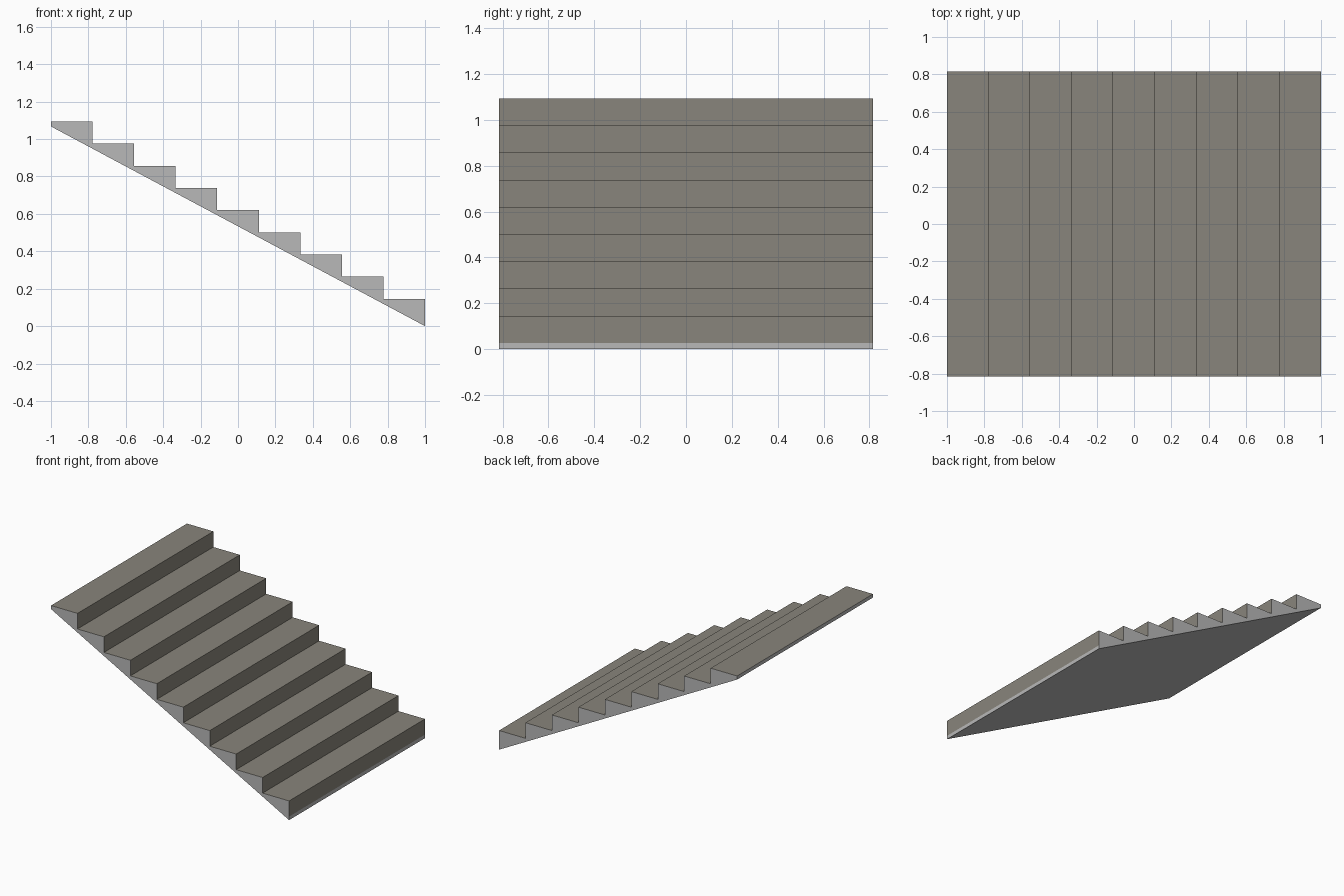
import bpy, bmesh

if "Cube" in bpy.data.objects:
    bpy.data.objects.remove(bpy.data.objects["Cube"])

STEPS, HALF_W = 9, 0.815
RUN, RISE, LIP = 2 / 9, 0.1186, 0.027


def material(name, rgb):
    m = bpy.data.materials.new(name)
    m.diffuse_color = (*rgb, 1)
    m.use_nodes = True
    m.node_tree.nodes["Principled BSDF"].inputs["Base Color"].default_value = m.diffuse_color
    return m


tread_mat = material("warm grey stone", (0.25, 0.235, 0.2))
side_mat = material("light grey concrete", (0.48, 0.48, 0.48))

# Stair profile: sloped underside, then the steps climbing towards -x
profile = [(-1, STEPS * RISE), (1, 0), (1, LIP)]
for i in range(STEPS):
    x = 1 - i * RUN
    z = LIP + (i + 1) * RISE
    profile += [(x, z), (x - RUN, z)]

# Extrude the profile across the width
bm = bmesh.new()
front = [bm.verts.new((x, -HALF_W, z)) for x, z in profile]
back = [bm.verts.new((x, HALF_W, z)) for x, z in profile]
bm.faces.new(front)
bm.faces.new(back[::-1])
n = len(profile)
for i in range(n):
    j = (i + 1) % n
    f = bm.faces.new((front[i], back[i], back[j], front[j]))
    # Treads and risers are stone; underside and both end lips stay concrete
    f.material_index = 0 if 2 <= i < n - 1 else 1
for f in bm.faces:
    if len(f.verts) > 4:
        f.material_index = 1
bmesh.ops.recalc_face_normals(bm, faces=bm.faces)

mesh = bpy.data.meshes.new("staircase")
bm.to_mesh(mesh)
bm.free()
mesh.materials.append(tread_mat)
mesh.materials.append(side_mat)
bpy.context.collection.objects.link(bpy.data.objects.new("staircase", mesh))
